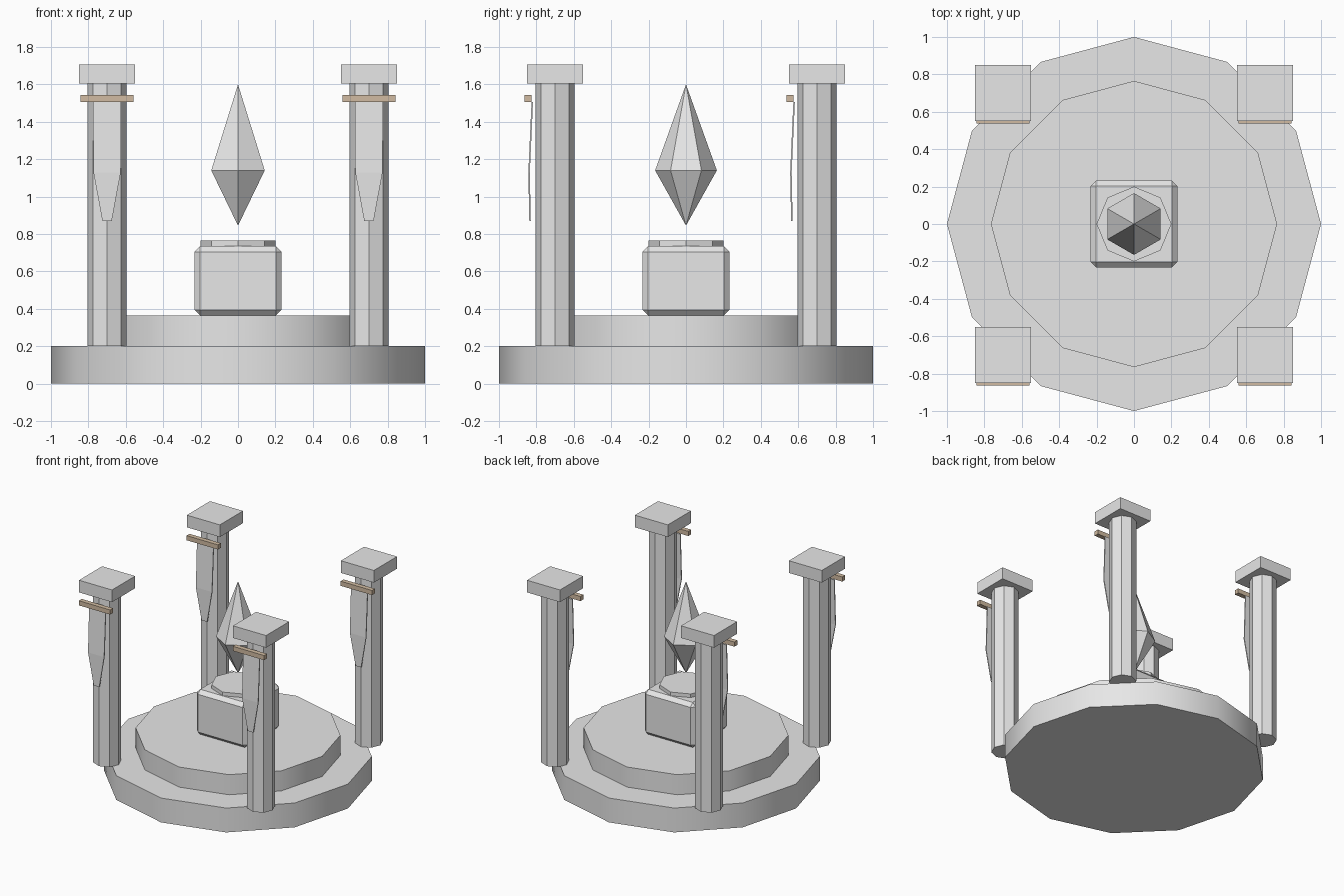
import bpy, bmesh, math

if "Cube" in bpy.data.objects:
    bpy.data.objects.remove(bpy.data.objects["Cube"])


def material(name, rgb):
    m = bpy.data.materials.new(name)
    m.diffuse_color = (*rgb, 1)
    m.use_nodes = True
    m.node_tree.nodes["Principled BSDF"].inputs["Base Color"].default_value = m.diffuse_color
    return m


STONE = material("grey stone", (0.8, 0.8, 0.8))
WOOD = material("brown wood", (0.64, 0.50, 0.36))


def finish(name, bm, mat, smooth=False):
    bmesh.ops.recalc_face_normals(bm, faces=bm.faces)
    me = bpy.data.meshes.new(name)
    bm.to_mesh(me)
    bm.free()
    me.materials.append(mat)
    ob = bpy.data.objects.new(name, me)
    bpy.context.collection.objects.link(ob)
    if smooth:
        bpy.ops.object.select_all(action='DESELECT')
        ob.select_set(True)
        bpy.context.view_layer.objects.active = ob
        bpy.ops.object.shade_smooth_by_angle(angle=math.radians(31))
    return ob


def lathe(name, profile, sides, x=0, y=0, smooth=False):
    """Stack of (radius, z) rings with a corner on the y axis; radius 0 is a tip."""
    bm = bmesh.new()
    rings = []
    for r, z in profile:
        n = sides if r else 1
        angles = [math.pi / 2 + 2 * math.pi * i / sides for i in range(n)]
        rings.append([bm.verts.new((x + r * math.cos(a), y + r * math.sin(a), z)) for a in angles])
    for a, b in zip(rings, rings[1:]):
        for i in range(sides):
            j = (i + 1) % sides
            quad = [a[i % len(a)], a[j % len(a)], b[j % len(b)], b[i % len(b)]]
            bm.faces.new(list(dict.fromkeys(quad)))
    for ring in (rings[0], rings[-1]):
        if len(ring) > 1:
            bm.faces.new(ring)
    return finish(name, bm, STONE, smooth)


def box(name, centre, size, mat, bevel=0):
    bm = bmesh.new()
    bmesh.ops.create_cube(bm, size=1)
    for v in bm.verts:
        v.co = [c + p * s for c, p, s in zip(centre, v.co, size)]
    if bevel:
        bmesh.ops.bevel(bm, geom=bm.edges[:], offset=bevel, segments=1, affect='EDGES')
    return finish(name, bm, mat)


def banner(name, x, y):
    """Thin hanging cloth: rows of (half width, y offset, z)."""
    rows = [(0.075, -0.122, 1.505), (0.073, -0.139, 1.13), (0.025, -0.134, 0.87)]
    bm = bmesh.new()
    loops = []
    for w, dy, z in rows:
        loops.append([bm.verts.new((x + sx * w, y + dy + sy * 0.004, z))
                      for sx, sy in ((-1, -1), (1, -1), (1, 1), (-1, 1))])
    for a, b in zip(loops, loops[1:]):
        for i in range(4):
            j = (i + 1) % 4
            bm.faces.new((a[i], a[j], b[j], b[i]))
    bm.faces.new(loops[0])
    bm.faces.new(loops[-1])
    finish(name, bm, STONE)


# Stepped round platform
lathe("lower_step", [(1.0, 0), (1.0, 0.2)], 12, smooth=True)
lathe("upper_step", [(0.765, 0.2), (0.765, 0.365)], 12, smooth=True)

# Pedestal with its disc, and the floating crystal
box("pedestal", (0, 0, 0.55), (0.464, 0.464, 0.37), STONE, bevel=0.03)
lathe("pedestal_disc", [(0.2, 0.725), (0.2, 0.765)], 8)
lathe("crystal", [(0, 0.845), (0.165, 1.14), (0, 1.6)], 6)

# Four pillars, each with a cap, a rod and a hanging banner on the front side
for x, side in ((-0.7, "left"), (0.7, "right")):
    for y, end in ((-0.7, "front"), (0.7, "back")):
        tag = f"{end}_{side}"
        lathe("pillar_" + tag, [(0.105, 0.2), (0.105, 1.605)], 8, x, y)
        box("cap_" + tag, (x, y, 1.655), (0.3, 0.3, 0.1), STONE)
        box("rod_" + tag, (x, y - 0.145, 1.525), (0.285, 0.038, 0.038), WOOD)
        banner("banner_" + tag, x, y)
